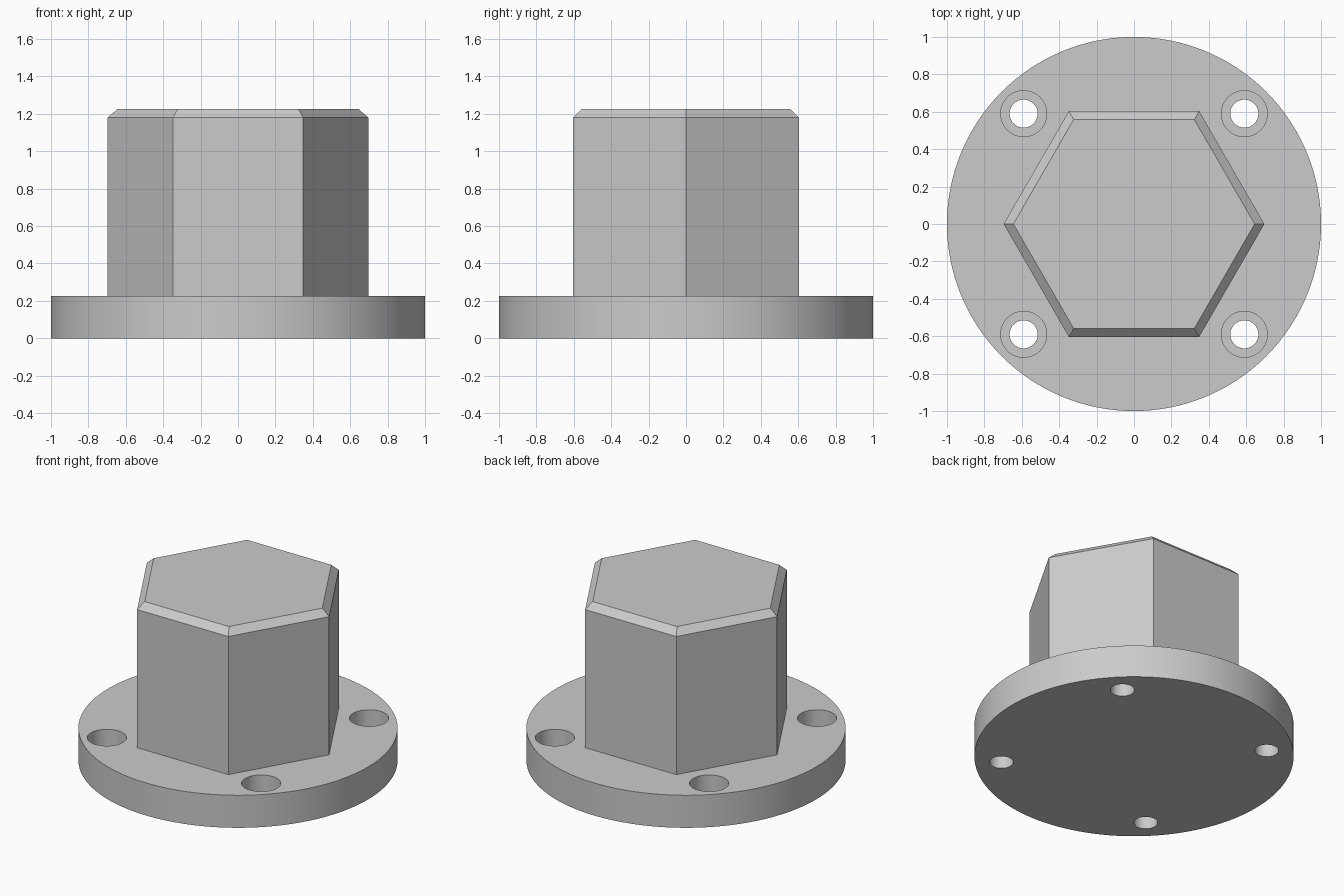
import bpy, bmesh, math

cube = bpy.data.objects.get("Cube")
if cube:
    bpy.data.objects.remove(cube, do_unlink=True)

grey = bpy.data.materials.new("plain_grey")
grey.use_nodes = True
grey.diffuse_color = (0.6, 0.6, 0.6, 1)
grey.node_tree.nodes["Principled BSDF"].inputs["Base Color"].default_value = (0.6, 0.6, 0.6, 1)


def stacked_solid(name, profile, sides, location=(0, 0, 0)):
    """Closed solid from a list of (radius, height) rings."""
    bm = bmesh.new()
    rings = []
    for radius, z in profile:
        angles = [math.tau * i / sides for i in range(sides)]
        rings.append([bm.verts.new((radius * math.cos(a), radius * math.sin(a), z)) for a in angles])
    for low, high in zip(rings, rings[1:]):
        for i in range(sides):
            j = (i + 1) % sides
            bm.faces.new((low[i], low[j], high[j], high[i]))
    bm.faces.new(rings[0][::-1])
    bm.faces.new(rings[-1])
    mesh = bpy.data.meshes.new(name)
    bm.to_mesh(mesh)
    bm.free()
    mesh.materials.append(grey)
    obj = bpy.data.objects.new(name, mesh)
    obj.location = location
    bpy.context.collection.objects.link(obj)
    return obj


def boolean(target, other, operation):
    """Apply a boolean, then discard the helper."""
    mod = target.modifiers.new("cut", "BOOLEAN")
    mod.operation = operation
    mod.solver = "EXACT"
    mod.object = other
    bpy.context.view_layer.objects.active = target
    bpy.ops.object.modifier_apply(modifier=mod.name)
    bpy.data.objects.remove(other, do_unlink=True)


FLANGE_TOP = 0.225
HEX_RADIUS = 0.697
CHAMFER = 0.045
TOP = 1.225
HOLE_OFFSET = 0.59

# Round base flange
body = stacked_solid("flanged_hex_body", [(1, 0), (1, FLANGE_TOP)], 128)

# Hexagonal boss with chamfered top, rooted inside the flange
top_radius = HEX_RADIUS - CHAMFER / math.cos(math.pi / 6)
boss = stacked_solid("hex_boss", [(HEX_RADIUS, 0.1), (HEX_RADIUS, TOP - CHAMFER), (top_radius, TOP)], 6)
boolean(body, boss, "UNION")

# Four counterbored bolt holes
floor = FLANGE_TOP - 0.135
for sx in (-1, 1):
    for sy in (-1, 1):
        cutter = stacked_solid("bolt_hole_cutter",
                               [(0.075, -0.1), (0.075, floor), (0.123, floor), (0.123, 0.4)],
                               48, (sx * HOLE_OFFSET, sy * HOLE_OFFSET, 0))
        cutter.hide_render = True
        boolean(body, cutter, "DIFFERENCE")

# Smooth round walls, crisp edges
bpy.ops.object.select_all(action="DESELECT")
body.select_set(True)
bpy.context.view_layer.objects.active = body
bpy.ops.object.shade_smooth_by_angle(angle=math.radians(30))
